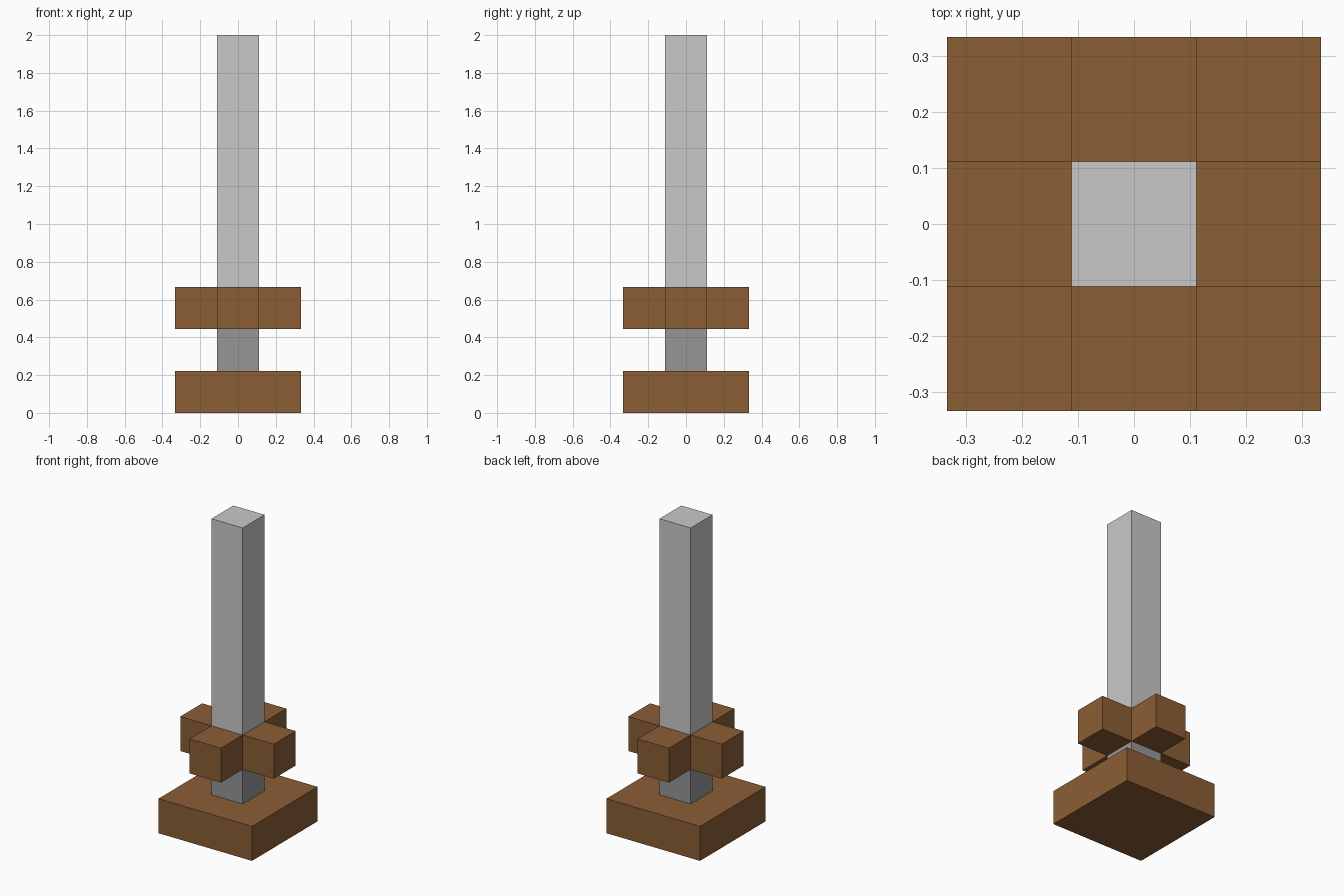
import bpy, bmesh

if "Cube" in bpy.data.objects:
    bpy.data.objects.remove(bpy.data.objects["Cube"])

U = 2 / 9   # one block
H = U / 2


def material(name, rgb):
    m = bpy.data.materials.new(name)
    m.diffuse_color = (*rgb, 1)
    m.use_nodes = True
    m.node_tree.nodes["Principled BSDF"].inputs["Base Color"].default_value = m.diffuse_color
    return m


brown = material("brown wood", (0.258, 0.112, 0.036))
light = material("light grey", (0.584, 0.584, 0.584))
dark = material("dark grey", (0.305, 0.305, 0.305))


def prism(name, outline, z0, z1, mat):
    """Extrude a flat outline from z0 up to z1."""
    bm = bmesh.new()
    face = bm.faces.new([bm.verts.new((x, y, z0)) for x, y in outline])
    top = bmesh.ops.extrude_face_region(bm, geom=[face], use_keep_orig=True)
    verts = [v for v in top["geom"] if isinstance(v, bmesh.types.BMVert)]
    bmesh.ops.translate(bm, vec=(0, 0, z1 - z0), verts=verts)
    bmesh.ops.recalc_face_normals(bm, faces=bm.faces)
    me = bpy.data.meshes.new(name)
    bm.to_mesh(me)
    bm.free()
    me.materials.append(mat)
    ob = bpy.data.objects.new(name, me)
    bpy.context.collection.objects.link(ob)
    return ob


def square(r):
    return [(-r, -r), (r, -r), (r, r), (-r, r)]


# Plus-shaped outline: one arm, turned in quarter steps
cross = []
arm = [(H, -H), (3 * H, -H), (3 * H, H)]
for _ in range(4):
    cross += arm
    arm = [(-y, x) for x, y in arm]

prism("base", square(3 * H), 0, U, brown)
prism("grip", square(H), U, 2 * U, dark)
prism("guard", cross, 2 * U, 3 * U, brown)
prism("blade", square(H), 3 * U, 9 * U, light)
